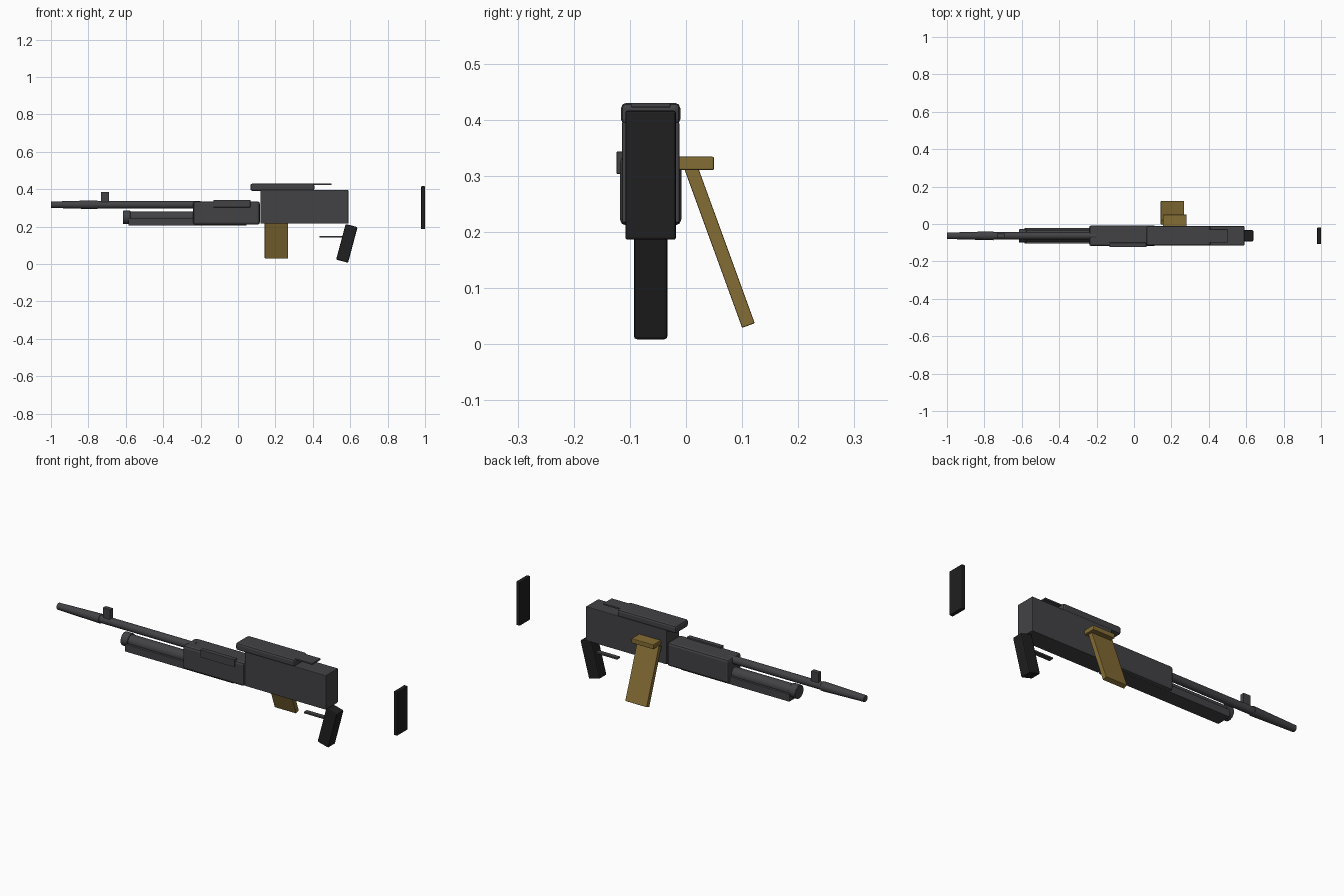
import bpy
from math import radians, pi
from mathutils import Matrix

old = bpy.data.objects.get("Cube")
if old:
    bpy.data.objects.remove(old, do_unlink=True)

AXIS_Y = -0.063  # centre line of the body


def material(name, rgb):
    m = bpy.data.materials.new(name)
    m.use_nodes = True
    m.diffuse_color = (*rgb, 1)
    m.node_tree.nodes["Principled BSDF"].inputs["Base Color"].default_value = (*rgb, 1)
    return m


steel = material("dark steel", (0.055, 0.055, 0.061))
black = material("black polymer", (0.014, 0.014, 0.014))
brass = material("brass", (0.235, 0.155, 0.035))


def finish(ob, name, mat, bevel, segments=2):
    ob.name = ob.data.name = name
    ob.data.materials.append(mat)
    if bevel:
        mod = ob.modifiers.new("bevel", "BEVEL")
        mod.width, mod.segments = bevel, segments
        mod.limit_method = "ANGLE"
        mod.angle_limit = radians(40)
    return ob


def box(name, mat, x, y, z, bevel=0.003, rot=(0, 0, 0)):
    """Box from its (low, high) extents, turned about its centre."""
    spans = (x, y, z)
    bpy.ops.mesh.primitive_cube_add(size=1, location=[(a + b) / 2 for a, b in spans], rotation=rot)
    ob = bpy.context.object
    ob.data.transform(Matrix.Diagonal([b - a for a, b in spans] + [1]))
    return finish(ob, name, mat, bevel)


def tube(name, mat, x0, x1, z, r0, r1, bevel=0.002):
    """Round part along x, radius r0 at x0 and r1 at x1."""
    bpy.ops.mesh.primitive_cone_add(vertices=24, radius1=r0, radius2=r1, depth=x1 - x0,
                                    location=((x0 + x1) / 2, AXIS_Y, z), rotation=(0, pi / 2, 0))
    bpy.ops.object.shade_smooth_by_angle(angle=radians(35))
    return finish(bpy.context.object, name, mat, bevel)


def across(half):
    return (AXIS_Y - half, AXIS_Y + half)


# Main body
box("receiver", steel, (0.12, 0.59), across(0.051), (0.216, 0.396))
box("handguard", steel, (-0.24, 0.117), across(0.055), (0.211, 0.335), 0.012)
box("top_cover", steel, (0.066, 0.408), across(0.053), (0.391, 0.43), 0.01)
box("rear_sight_plate", steel, (0.39, 0.5), across(0.035), (0.422, 0.43), 0.001)
box("side_rail", steel, (-0.132, 0.066), (-0.124, -0.1), (0.303, 0.343), 0.002)

# Barrel group
tube("barrel", steel, -0.76, -0.2, 0.317, 0.02, 0.02, 0)
tube("flash_hider", steel, -1.0, -0.75, 0.317, 0.017, 0.024)
box("front_sight", steel, (-0.733, -0.69), across(0.012), (0.325, 0.385), 0.002)
tube("gas_tube", steel, -0.6, -0.2, 0.25, 0.03, 0.03, 0)
tube("gas_cap", steel, -0.615, -0.575, 0.25, 0.035, 0.035)
box("lower_rail", steel, (-0.585, 0.045), across(0.041), (0.205, 0.244), 0.002)

# Feed tray and slanted box on the back side
box("feed_tray", brass, (0.155, 0.282), (-0.02, 0.05), (0.31, 0.334))
box("ammo_box", brass, (0.143, 0.268), (0.048, 0.072), (0.024, 0.324), 0.002, (radians(20), 0, 0))

# Grip, trigger and butt plate
box("pistol_grip", black, (0.549, 0.615), across(0.03), (0.012, 0.209), 0.006, (0, radians(15), 0))
box("trigger_bar", steel, (0.436, 0.56), across(0.012), (0.142, 0.151), 0.001)
box("butt_plate", black, (0.979, 1.0), across(0.045), (0.186, 0.416), 0.004)
